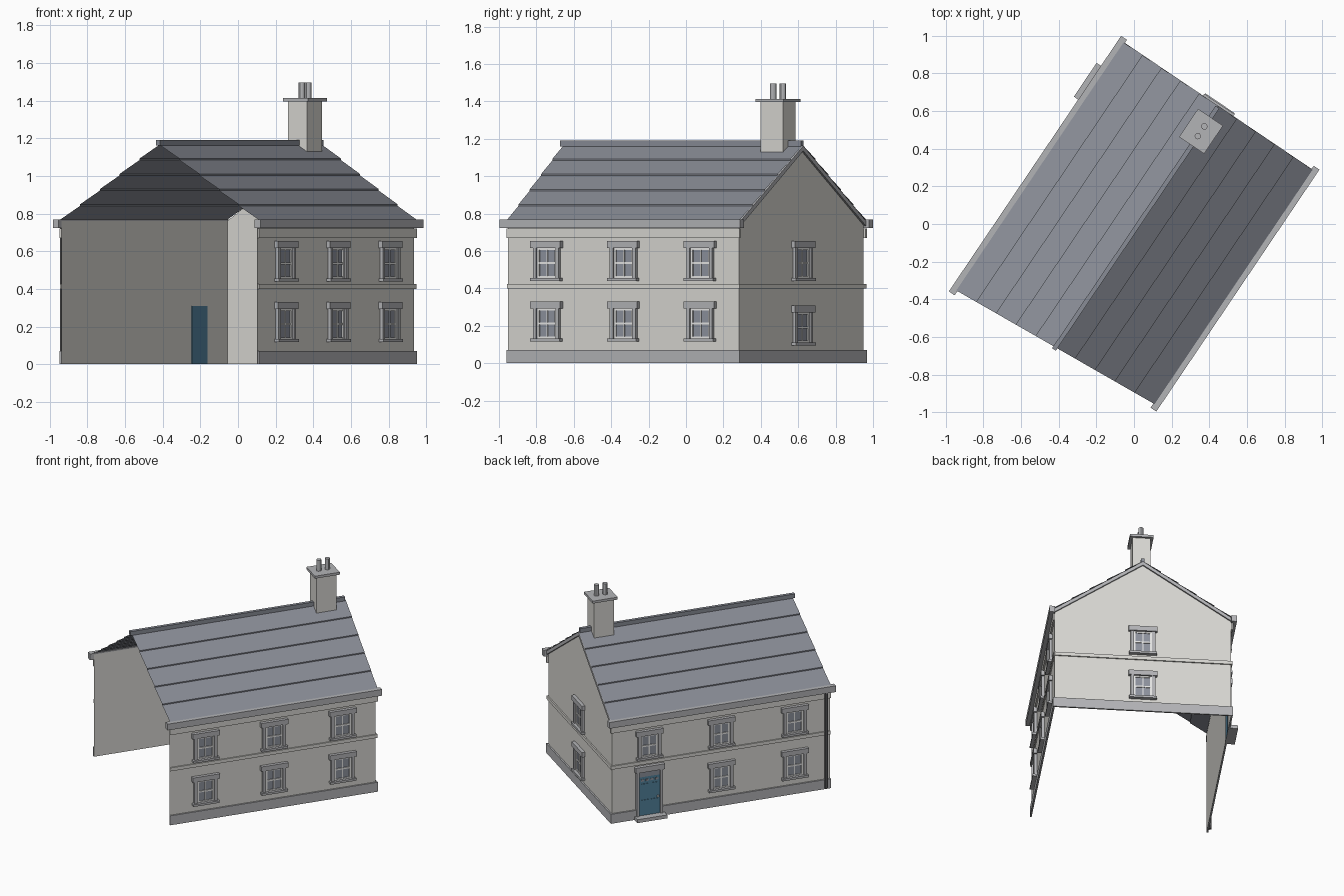
import bpy, bmesh, math
from mathutils import Matrix, Vector

if "Cube" in bpy.data.objects:
    bpy.data.objects.remove(bpy.data.objects["Cube"])


def material(name, r, g, b):
    m = bpy.data.materials.new(name)
    m.use_nodes = True
    m.diffuse_color = (r, g, b, 1)
    m.node_tree.nodes["Principled BSDF"].inputs["Base Color"].default_value = (r, g, b, 1)
    return m


RENDER = material("pale render", .69, .68, .645)
STONE = material("grey stone", .45, .455, .47)
SLATE = material("blue grey slate", .25, .265, .305)
GLASS = material("window glass", .27, .29, .34)
WHITE = material("white paint", .82, .82, .81)
BLUE = material("blue door paint", .085, .225, .34)
IRON = material("dark iron", .12, .12, .125)

# The house is laid out along x, then turned to its final heading
HEADING = Matrix.Rotation(math.radians(56), 4, 'Z') @ Matrix.Translation((0, -.02, 0))
HALF, BACK = .597, .757
EAVE, RIDGE = .76, 1.165


def open_end(y):
    """The open end of the house is cut slightly askew."""
    return -.776 - .073 * y


def finish(name, bm, mat, smooth=False):
    mesh = bpy.data.meshes.new(name)
    bm.transform(HEADING)
    bm.to_mesh(mesh)
    bm.free()
    mesh.materials.append(mat)
    ob = bpy.data.objects.new(name, mesh)
    bpy.context.collection.objects.link(ob)
    if smooth:
        bpy.context.view_layer.objects.active = ob
        ob.select_set(True)
        bpy.ops.object.shade_smooth_by_angle()
        ob.select_set(False)
    return ob


def face(bm, *points):
    return bm.faces.new([bm.verts.new(p) for p in points])


# Wall frames: x runs along the wall, y points outwards
def frame(along, out, origin):
    m = Matrix((along, out, (0, 0, 1))).transposed().to_4x4()
    return Matrix.Translation(origin) @ m


RIGHT = frame((1, 0, 0), (0, -1, 0), (0, -HALF, 0))
LEFT = frame((1, 0, 0), (0, 1, 0), (0, HALF, 0))
GABLE = frame((0, 1, 0), (1, 0, 0), (BACK, 0, 0))
PLAIN = Matrix.Identity(4)


def boxes(name, mat, wall, *specs):
    """Each spec is (x0, x1, y0, y1, z0, z1) in the wall frame."""
    bm = bmesh.new()
    for x0, x1, y0, y1, z0, z1 in specs:
        size = Matrix.Diagonal((x1 - x0, y1 - y0, z1 - z0, 1))
        mid = Matrix.Translation(((x0 + x1) / 2, (y0 + y1) / 2, (z0 + z1) / 2))
        bmesh.ops.create_cube(bm, size=1, matrix=wall @ mid @ size)
    bmesh.ops.recalc_face_normals(bm, faces=bm.faces)
    return finish(name, bm, mat)


def tube(name, mat, x, y, z0, z1, radius):
    bm = bmesh.new()
    bmesh.ops.create_cone(bm, cap_ends=True, segments=12, radius1=radius, radius2=radius,
                          depth=z1 - z0, matrix=Matrix.Translation((x, y, (z0 + z1) / 2)))
    finish(name, bm, mat, True)


# Thin outer walls, open at one end
for side, name in ((-1, "right_wall"), (1, "left_wall")):
    bm = bmesh.new()
    y = side * HALF
    pts = [(open_end(y), y, 0), (BACK, y, 0), (BACK, y, EAVE), (open_end(y), y, EAVE)]
    face(bm, *(pts if side < 0 else pts[::-1]))
    finish(name, bm, RENDER)
bm = bmesh.new()
face(bm, (BACK, -HALF, 0), (BACK, HALF, 0), (BACK, HALF, EAVE),
     (BACK, 0, RIDGE - .005), (BACK, -HALF, EAVE))
finish("gable_wall", bm, RENDER)

# Plinth, string course, cornice and gutter
for wall, side, label in ((RIGHT, -1, "right"), (LEFT, 1, "left")):
    start = open_end(side * HALF)
    boxes(label + "_plinth", STONE, wall, (start, BACK + .012, .001, .012, 0, .07))
    boxes(label + "_string_course", RENDER, wall, (start, BACK + .01, .001, .01, .4, .425))
    boxes(label + "_cornice", RENDER, wall, (start, BACK + .012, .001, .012, .67, .72))
    boxes(label + "_gutter", STONE, wall, (start - .027, BACK + .033, .001, .038, .722, .768))
boxes("gable_plinth", STONE, GABLE, (-HALF, HALF, .001, .012, 0, .07))
boxes("gable_string_course", RENDER, GABLE, (-HALF, HALF, .001, .01, .4, .425))

# Roof: lapped courses of slate on each slope
COURSES, LIFT, VERGE = 5, .008, BACK + .011
for side, label in ((-1, "right"), (1, "left")):
    bm = bmesh.new()
    for i in range(COURSES):
        t0, t1 = i / COURSES, (i + 1) / COURSES
        y0, y1 = side * .605 * (1 - t0), side * .605 * (1 - t1)
        z0, z1 = (EAVE + (RIDGE - EAVE) * t for t in (t0, t1))
        low = [(open_end(y0), y0, z0), (VERGE, y0, z0)]
        lip = [(x, y, z + LIFT) for x, y, z in low]
        top = [(VERGE, y1, z1), (open_end(y1), y1, z1)]
        for quad in (lip + top, low + lip[::-1]):
            face(bm, *(quad if side < 0 else quad[::-1]))
    finish(label + "_roof_slope", bm, SLATE)

    # Verge trim under the gable edge
    bm = bmesh.new()
    y = side * .605
    ring = [(BACK + .001, y, EAVE - .03), (BACK + .001, 0, RIDGE - .03),
            (BACK + .001, 0, RIDGE - .003), (BACK + .001, y, EAVE - .003)]
    f = face(bm, *ring)
    ext = bmesh.ops.extrude_face_region(bm, geom=[f])
    bmesh.ops.translate(bm, vec=Vector((.012, 0, 0)),
                        verts=[v for v in ext["geom"] if isinstance(v, bmesh.types.BMVert)])
    bmesh.ops.recalc_face_normals(bm, faces=bm.faces)
    finish(label + "_verge_trim", bm, STONE)

# Ridge tiles
boxes("ridge_tiles", SLATE, PLAIN, (-.79, BACK + .005, -.012, .012, 1.16, 1.19))

# Chimney with cap and two pots
CX = .607
boxes("chimney_stack", RENDER, PLAIN, (CX - .072, CX + .072, -.061, .061, 1.09, 1.4))
boxes("chimney_cap", STONE, PLAIN, (CX - .09, CX + .09, -.08, .08, 1.396, 1.414))
for i in (-1, 1):
    tube("chimney_pot", STONE, CX + i * .031, 0, 1.41, 1.495, .017)


def window(wall, x, z, label):
    """Sash window: x is the centre, z the underside of the sill."""
    boxes(label + "_glass", GLASS, wall, (x - .062, x + .062, .001, .004, z + .015, z + .178))
    bars = [(x + s * .056 - .007, x + s * .056 + .007, .001, .011, z + .015, z + .178)
            for s in (-1, 1)]
    bars.append((x - .004, x + .004, .001, .009, z + .015, z + .178))
    bars += [(x - .062, x + .062, .001, .01, z + h, z + h + .011)
             for h in (.015, .09, .166)]
    boxes(label + "_sash", WHITE, wall, *bars)
    boxes(label + "_surround", STONE, wall,
          (x - .083, x - .062, .001, .02, z + .015, z + .178),
          (x + .062, x + .083, .001, .02, z + .015, z + .178),
          (x - .097, x + .097, .001, .025, z + .177, z + .213),
          (x - .094, x + .094, .001, .03, z, z + .016))


UPPER, LOWER = .44, .117
for x in (-.475, .02, .515):
    window(RIGHT, x, UPPER, "right_upper_window")
    window(RIGHT, x, LOWER, "right_lower_window")
for x in (-.56, -.03, .49):
    window(LEFT, x, UPPER, "left_upper_window")
for x in (-.56, -.03):
    window(LEFT, x, LOWER, "left_lower_window")
window(GABLE, 0, UPPER, "gable_upper_window")
window(GABLE, 0, LOWER - .022, "gable_lower_window")

# Front door with fanlight, surround, knob and step
D = .49
boxes("door", BLUE, LEFT, (D - .075, D + .075, -.001, .014, .002, .31))
boxes("door_panels", BLUE, LEFT,
      *[(D + s * .034 - .024, D + s * .034 + .024, .014, .018, a, b)
        for s in (-1, 1) for a, b in ((.05, .14), (.165, .26))])
boxes("door_lights", GLASS, LEFT,
      *[(D + i * .034 - .011, D + i * .034 + .011, .014, .017, .278, .293)
        for i in (-1.5, -.5, .5, 1.5)])
boxes("door_fanlight", GLASS, LEFT, (D - .075, D + .075, .001, .014, .31, .35))
boxes("door_knob", WHITE, LEFT, (D - .066, D - .054, .014, .026, .148, .16))
boxes("door_surround", STONE, LEFT,
      (D - .095, D - .075, .001, .024, 0, .352),
      (D + .075, D + .095, .001, .024, 0, .352),
      (D - .105, D + .105, .001, .028, .35, .39))
boxes("door_step", STONE, LEFT, (D - .108, D + .108, .001, .066, 0, .025))

# Drainpipe near the open end
tube("drainpipe", IRON, -.785, HALF + .02, .01, .725, .012)
